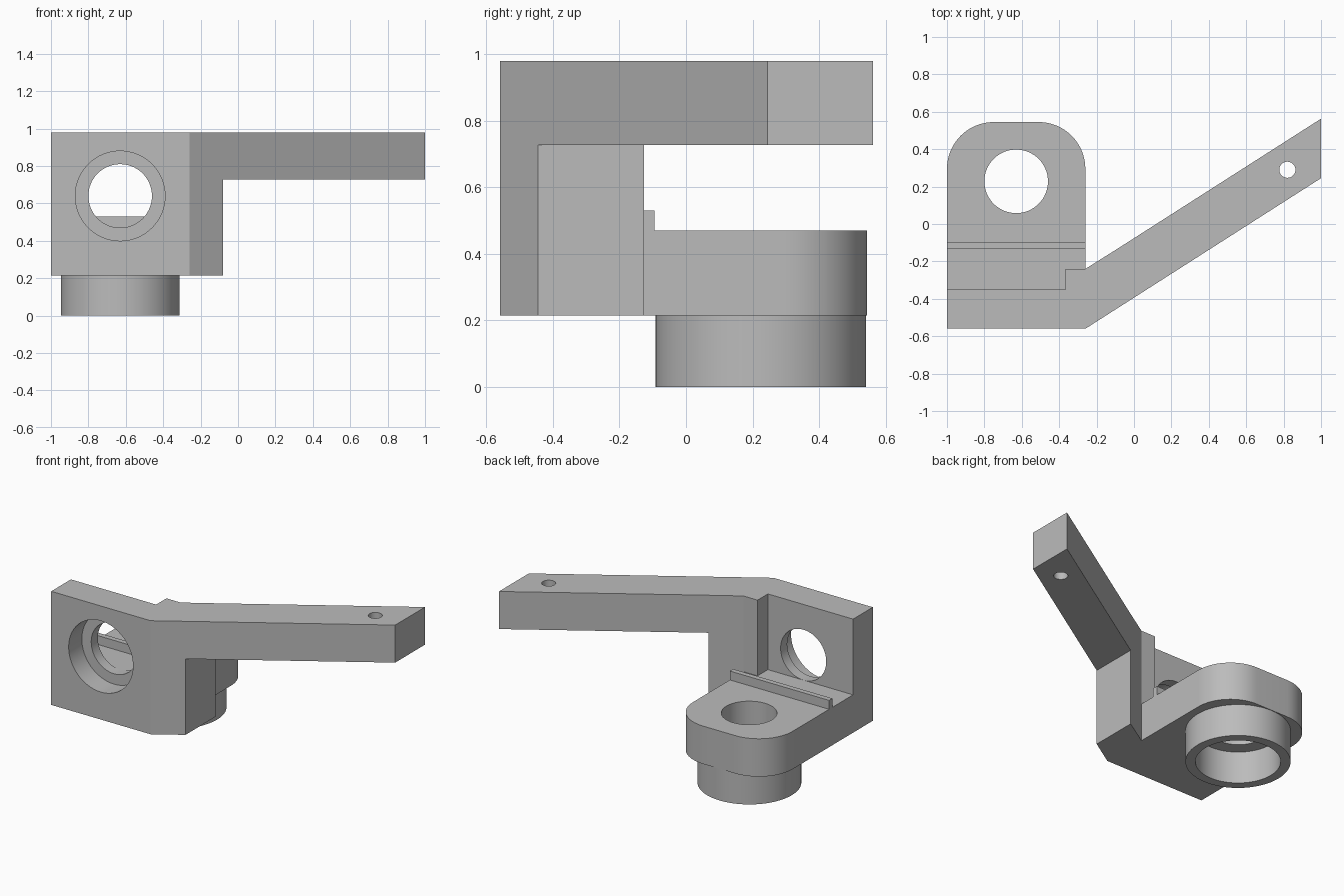
import bpy, bmesh
from math import sin, cos, pi, radians

cube = bpy.data.objects.get("Cube")
if cube:
    bpy.data.objects.remove(cube, do_unlink=True)

GREY = (0.5, 0.5, 0.5, 1)
metal = bpy.data.materials.new("plain grey")
metal.use_nodes = True
metal.diffuse_color = GREY
metal.node_tree.nodes["Principled BSDF"].inputs["Base Color"].default_value = GREY

# Shared dimensions
FLOOR, TOP = 0.215, 0.98
BORE_X, BORE_Y, BORE_Z = -0.63, 0.225, 0.64


def prism(name, outline, z0, z1):
    """Extrude a plan outline from z0 up to z1."""
    bm = bmesh.new()
    base = bm.faces.new([bm.verts.new((x, y, z0)) for x, y in outline])
    new = bmesh.ops.extrude_face_region(bm, geom=[base])["geom"]
    for v in new:
        if isinstance(v, bmesh.types.BMVert):
            v.co.z = z1
    bmesh.ops.recalc_face_normals(bm, faces=bm.faces)
    mesh = bpy.data.meshes.new(name)
    bm.to_mesh(mesh)
    bm.free()
    mesh.materials.append(metal)
    obj = bpy.data.objects.new(name, mesh)
    bpy.context.collection.objects.link(obj)
    return obj


def arc(cx, cy, r, a0, a1, n):
    return [(cx + r * cos(a0 + (a1 - a0) * i / n),
             cy + r * sin(a0 + (a1 - a0) * i / n)) for i in range(n + 1)]


def cylinder(name, x, y, r, z0, z1):
    return prism(name, arc(x, y, r, 0, 2 * pi, 64)[:-1], z0, z1)


def cut(obj, cutter):
    """Subtract the cutter, apply it and throw it away."""
    mod = obj.modifiers.new("cut", 'BOOLEAN')
    mod.operation, mod.solver, mod.object = 'DIFFERENCE', 'EXACT', cutter
    bpy.context.view_layer.objects.active = obj
    bpy.ops.object.modifier_apply(modifier=mod.name)
    bpy.data.objects.remove(cutter, do_unlink=True)


def cross_bore(r, y0, y1):
    """Cylinder lying along y, for the bore in the upright wall."""
    c = cylinder("bore_cutter", 0, 0, r, -y1, -y0)
    c.rotation_euler.x = radians(90)
    c.location = (BORE_X, 0, BORE_Z)
    bpy.context.view_layer.update()
    return c


# Upright wall with the corner post, and its stepped bore
wall = prism("upright_wall", [
    (-1, -0.56), (-0.26, -0.56), (-0.08, -0.445), (-0.08, -0.127),
    (-0.26, -0.24), (-0.365, -0.24), (-0.365, -0.35), (-1, -0.35)], FLOOR, TOP)
cut(wall, cross_bore(0.24, -0.8, -0.42))
cut(wall, cross_bore(0.17, -0.8, 0))

# Angled arm with a small pin hole near its tip
arm = prism("angled_arm", [
    (-0.08, -0.445), (1, 0.245), (1, 0.563), (-0.08, -0.127)], 0.727, TOP)
cut(arm, cylinder("pin_cutter", 0.82, 0.29, 0.043, 0.5, 1.2))

# Base plate with a rounded end, fitted around the post
R = 0.25
base = prism("base_plate",
             [(-1, -0.35), (-0.365, -0.35), (-0.365, -0.24), (-0.26, -0.24)]
             + arc(-0.26 - R, 0.545 - R, R, 0, pi / 2, 16)
             + arc(-1 + R, 0.545 - R, R, pi / 2, pi, 16), FLOOR, 0.47)
cut(base, cylinder("bore_cutter", BORE_X, BORE_Y + 0.003, 0.17, 0, 0.8))

# Raised rib across the base plate
rib = prism("rib", [(-1, -0.13), (-0.26, -0.13), (-0.26, -0.095), (-1, -0.095)],
            0.47, 0.53)

# Hollow boss under the base plate
boss = cylinder("boss", BORE_X, BORE_Y, 0.317, 0, FLOOR)
cut(boss, cylinder("bore_cutter", BORE_X, BORE_Y, 0.257, -0.2, 0.5))

# Smooth round surfaces, crisp edges
for obj in (wall, arm, base, rib, boss):
    bpy.ops.object.select_all(action='DESELECT')
    obj.select_set(True)
    bpy.context.view_layer.objects.active = obj
    bpy.ops.object.shade_smooth_by_angle(angle=radians(30))
